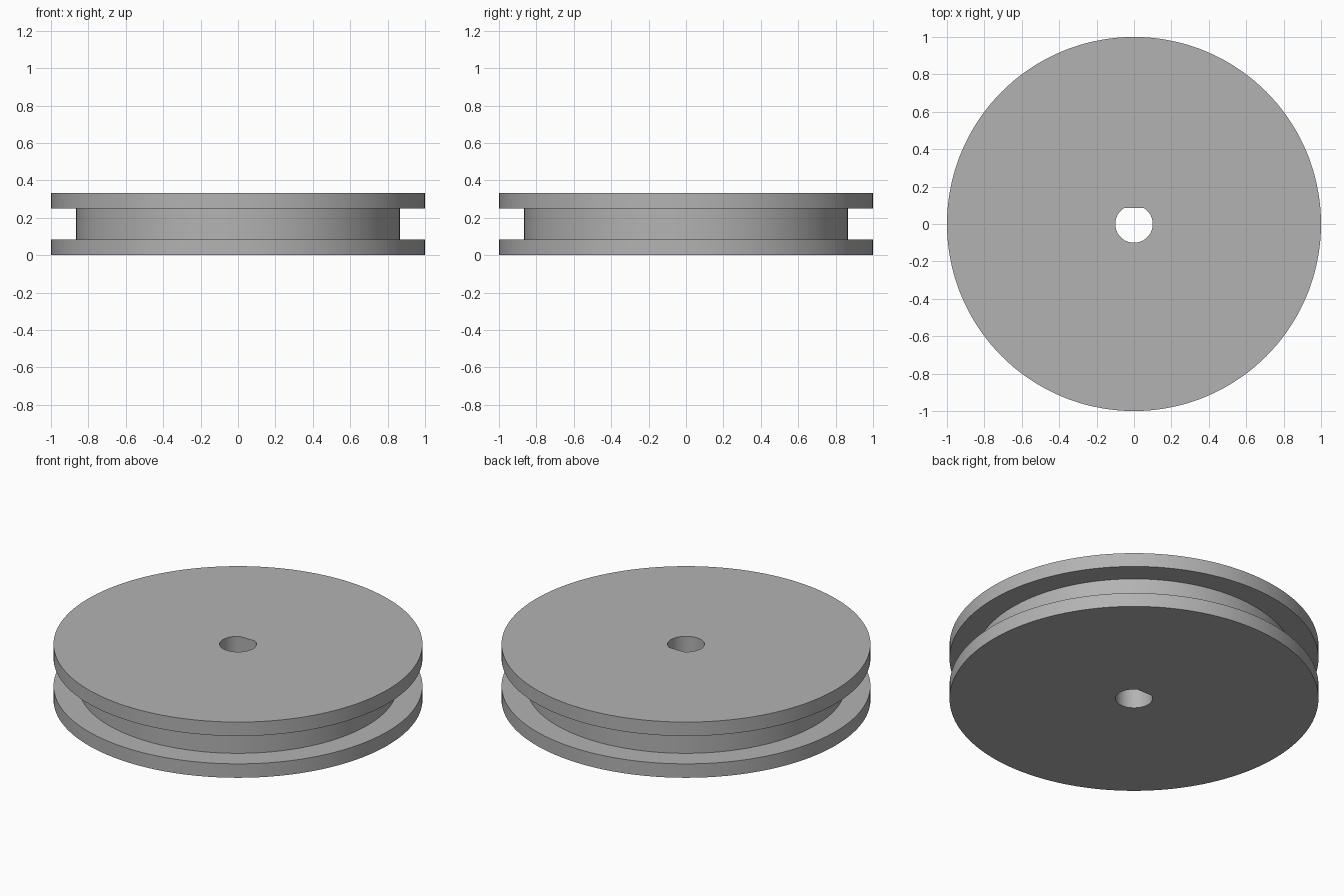
import bpy, bmesh, math

cube = bpy.data.objects.get("Cube")
if cube:
    bpy.data.objects.remove(cube, do_unlink=True)

SEGMENTS = 144
RIM, GROOVE, BORE = 1.0, 0.865, 0.1
FLAT = BORE * math.sin(math.radians(60))
HEIGHT = 1 / 3
FLANGE = HEIGHT / 4

grey = bpy.data.materials.new("plain grey")
grey.use_nodes = True
colour = (0.45, 0.45, 0.45, 1)
grey.diffuse_color = colour
grey.node_tree.nodes["Principled BSDF"].inputs["Base Color"].default_value = colour


def ring(bm, radius, z):
    """Ring of vertices; the bore is cut flat towards the back to make a D."""
    verts = []
    for i in range(SEGMENTS):
        a = math.tau * i / SEGMENTS
        x, y = radius * math.cos(a), radius * math.sin(a)
        if radius == BORE and y > FLAT:
            x, y = x * FLAT / y, FLAT
        verts.append(bm.verts.new((x, y, z)))
    return verts


# Closed section: bore, lower flange, groove, upper flange
section = [(BORE, 0), (RIM, 0), (RIM, FLANGE), (GROOVE, FLANGE),
           (GROOVE, HEIGHT - FLANGE), (RIM, HEIGHT - FLANGE),
           (RIM, HEIGHT), (BORE, HEIGHT)]

bm = bmesh.new()
rings = [ring(bm, r, z) for r, z in section]
for k, low in enumerate(rings):
    high = rings[(k + 1) % len(rings)]
    for i in range(SEGMENTS):
        j = (i + 1) % SEGMENTS
        bm.faces.new((low[i], low[j], high[j], high[i]))
bmesh.ops.recalc_face_normals(bm, faces=bm.faces)

mesh = bpy.data.meshes.new("pulley_wheel")
bm.to_mesh(mesh)
bm.free()
mesh.materials.append(grey)
wheel = bpy.data.objects.new("pulley_wheel", mesh)
bpy.context.collection.objects.link(wheel)

# Smooth round walls, crisp rims
bpy.ops.object.select_all(action='DESELECT')
wheel.select_set(True)
bpy.context.view_layer.objects.active = wheel
bpy.ops.object.shade_smooth_by_angle(angle=math.radians(25))
